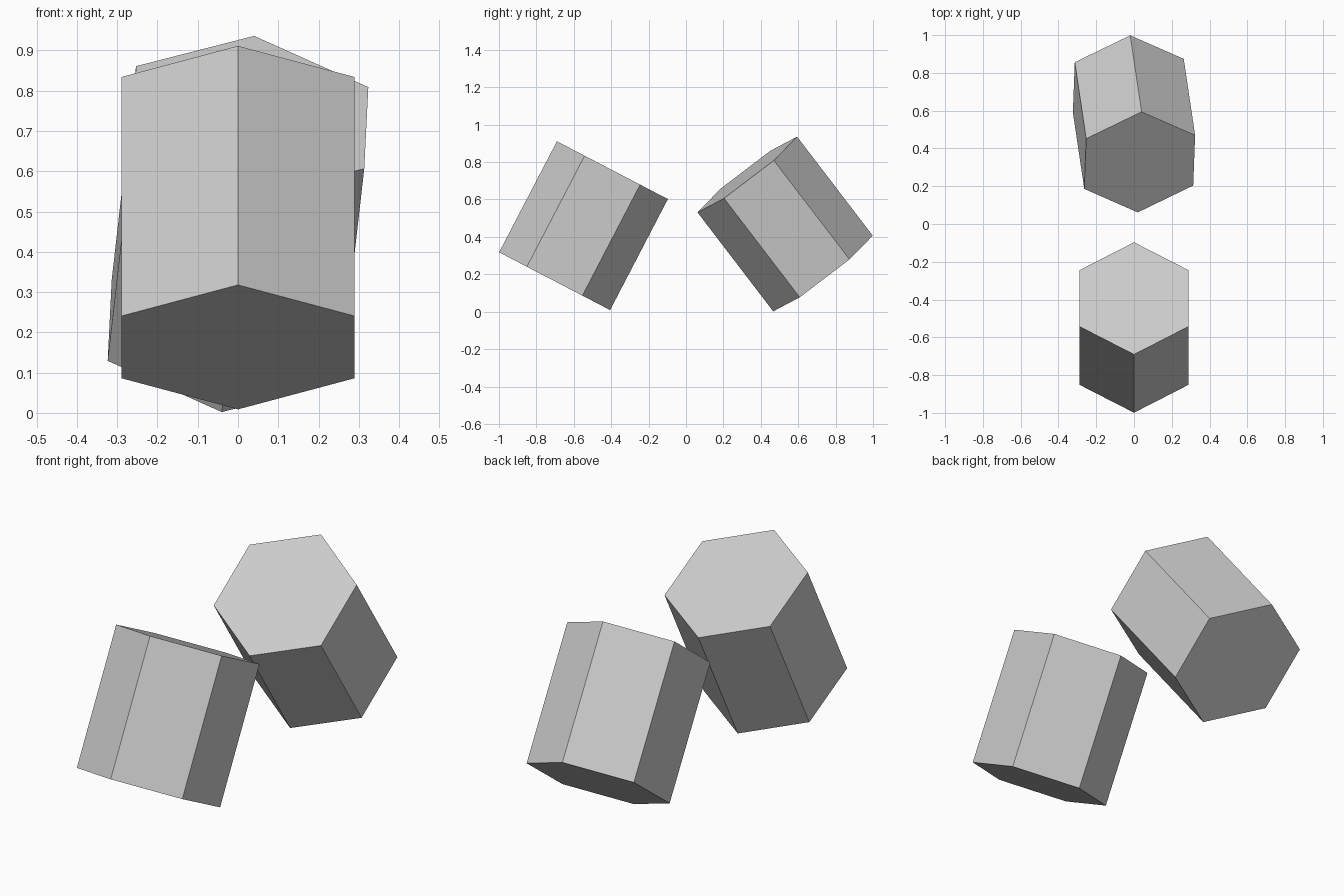
import bpy
from math import sin, cos, radians
from mathutils import Vector

if "Cube" in bpy.data.objects:
    bpy.data.objects.remove(bpy.data.objects["Cube"])

RADIUS, HEIGHT = 0.3345, 0.669


def hex_prism(name, center, axis, corner):
    """Hexagonal prism along axis, with one corner pointing along corner."""
    a = Vector(axis).normalized()
    u = Vector(corner)
    u = (u - a * u.dot(a)).normalized()
    w = a.cross(u)
    c = Vector(center)
    verts = []
    for side in (-0.5, 0.5):
        for i in range(6):
            t = radians(60 * i)
            verts.append(c + a * HEIGHT * side + (u * cos(t) + w * sin(t)) * RADIUS)
    faces = [tuple(range(5, -1, -1)), tuple(range(6, 12))]
    faces += [(i, (i + 1) % 6, (i + 1) % 6 + 6, i + 6) for i in range(6)]
    mesh = bpy.data.meshes.new(name)
    mesh.from_pydata(verts, [], faces)
    obj = bpy.data.objects.new(name, mesh)
    bpy.context.collection.objects.link(obj)
    return obj


# Front prism leans straight back
tilt = radians(27.5)
hex_prism("front_hex_prism", (0, -0.548, 0.46),
          (0, sin(tilt), cos(tilt)), (0, cos(tilt), -sin(tilt)))

# Back prism leans forward and slightly to the right
hex_prism("back_hex_prism", (0, 0.53, 0.469),
          (0.09, -0.604, 0.79), (0.03, 0.797, 0.603))
